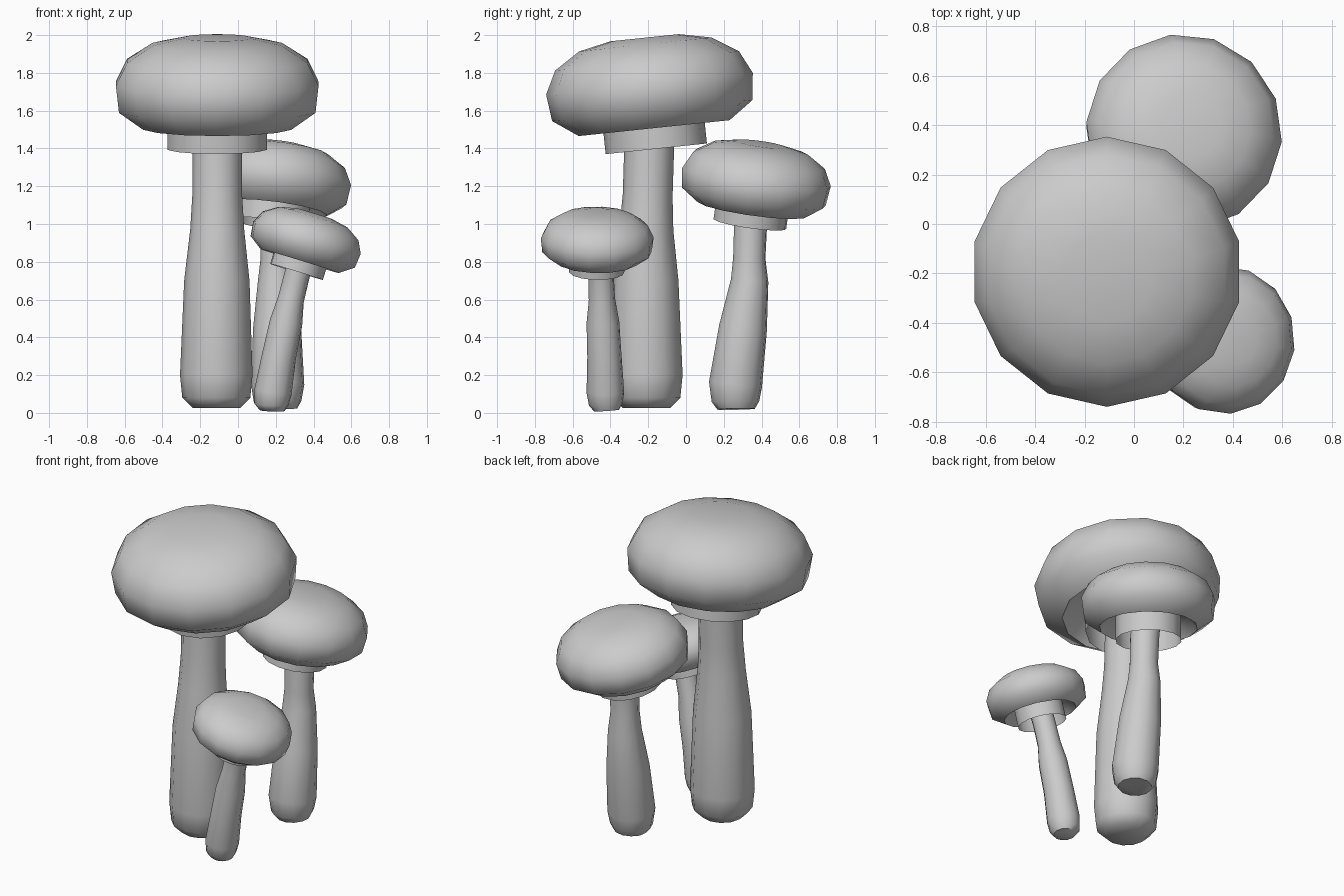
import bpy, bmesh
from math import sin, cos, pi, radians
from mathutils import Matrix, Vector

if "Cube" in bpy.data.objects:
    bpy.data.objects.remove(bpy.data.objects["Cube"])


def loft(name, rings, sides, phase=0.0, cap_start=False, cap_end=False):
    """Skin a list of (matrix, radius) circles into one smooth object."""
    bm = bmesh.new()
    loops = []
    for mat, r in rings:
        loops.append([bm.verts.new(mat @ Vector((r * cos(phase + 2 * pi * i / sides),
                                                 r * sin(phase + 2 * pi * i / sides), 0)))
                      for i in range(sides)])
    for a, b in zip(loops, loops[1:]):
        for i in range(sides):
            j = (i + 1) % sides
            bm.faces.new((a[i], a[j], b[j], b[i]))
    if cap_start:
        bm.faces.new(loops[0][::-1])
    if cap_end:
        bm.faces.new(loops[-1])
    if cap_start or cap_end:
        bmesh.ops.recalc_face_normals(bm, faces=bm.faces)
    mesh = bpy.data.meshes.new(name)
    bm.to_mesh(mesh)
    bm.free()
    ob = bpy.data.objects.new(name, mesh)
    bpy.context.collection.objects.link(ob)
    bpy.ops.object.select_all(action='DESELECT')
    ob.select_set(True)
    bpy.context.view_layer.objects.active = ob
    bpy.ops.object.shade_smooth_by_angle(angle=radians(55))
    return ob


# Unit profiles (radius, height) relative to the widest ring of the cap
CAP = [(.25, -.12), (.60, -.20), (.73, -.37), (.97, -.20), (1, .06),
       (.89, .28), (.64, .44), (.33, .505)]
COLLAR = [(.49, -.57), (.49, -.22)]


def mushroom(name, centre, radius, tilt_x, tilt_y, turn, path):
    frame = (Matrix.Translation(centre) @ Matrix.Rotation(radians(tilt_y), 4, 'Y')
             @ Matrix.Rotation(radians(tilt_x), 4, 'X') @ Matrix.Scale(radius, 4))
    phase = radians(90 + turn)

    def place(profile):
        return [(frame @ Matrix.Translation((0, 0, z)), r) for r, z in profile]

    # Domed cap with a recessed underside
    loft(name + "_cap", place(CAP), 14, phase, cap_end=True)
    # Thin skirt below the cap
    loft(name + "_collar", place(COLLAR), 14, phase)
    # Stem with rings square to its path
    pts = [Vector(p[:3]) for p in path]
    rings = []
    for i, p in enumerate(path):
        d = pts[min(i + 1, len(pts) - 1)] - pts[max(i - 1, 0)]
        if i < 2:
            d = pts[2] - pts[0]
        rot = Vector((0, 0, 1)).rotation_difference(d).to_matrix().to_4x4()
        rings.append((Matrix.Translation(pts[i]) @ rot, p[3]))
    loft(name + "_stem", rings, 12, phase, cap_start=True, cap_end=True)


# Stem paths: x, y, z, radius
mushroom("large", (-.11, -.19, 1.71), .55, 6, 0, 0, [
    (-.115, -.21, .025, .125), (-.115, -.21, .08, .18), (-.115, -.21, .2, .192),
    (-.112, -.213, .7, .173), (-.11, -.21, .97, .143), (-.11, -.203, 1.15, .132),
    (-.11, -.195, 1.4, .132), (-.11, -.19, 1.65, .132)])

mushroom("medium", (.2, .37, 1.225), .4, -8, 7, 7, [
    (.215, .265, .02, .1), (.21, .262, .06, .127), (.21, .262, .15, .142),
    (.207, .302, .45, .128), (.205, .337, .7, .1), (.205, .335, .82, .086),
    (.205, .342, 1.0, .088), (.2, .36, 1.18, .088)])

mushroom("small", (.36, -.47, .91), .3, -1, 17, 5, [
    (.182, -.42, .012, .066), (.178, -.424, .045, .09), (.185, -.427, .11, .1),
    (.217, -.432, .3, .091), (.255, -.44, .48, .087), (.28, -.445, .6, .07),
    (.31, -.45, .72, .068), (.35, -.465, .88, .068)])
